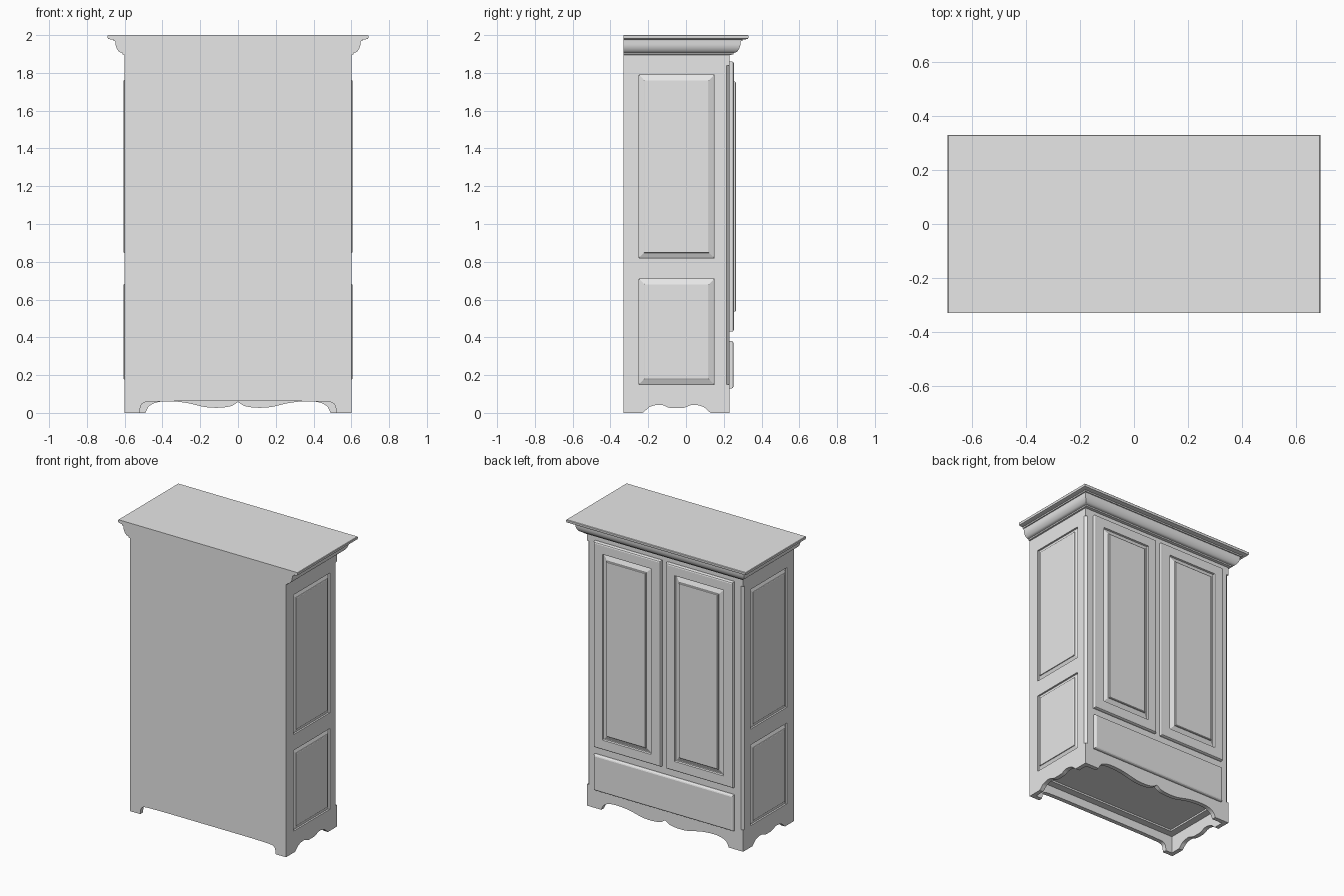
import bpy, bmesh
from mathutils import Vector, Matrix

if "Cube" in bpy.data.objects:
    bpy.data.objects.remove(bpy.data.objects["Cube"])

W, BACK, FRONT, TOP = 0.6, -0.33, 0.23, 1.9
Z = Vector((0, 0, 1))

paint = bpy.data.materials.new("light_grey")
paint.use_nodes = True
paint.diffuse_color = (0.8, 0.8, 0.8, 1)
paint.node_tree.nodes["Principled BSDF"].inputs["Base Color"].default_value = (0.8, 0.8, 0.8, 1)


def finish(name, bm, matrix=Matrix()):
    bmesh.ops.recalc_face_normals(bm, faces=bm.faces)
    mesh = bpy.data.meshes.new(name)
    bm.to_mesh(mesh)
    bm.free()
    mesh.transform(matrix)
    mesh.materials.append(paint)
    obj = bpy.data.objects.new(name, mesh)
    bpy.context.collection.objects.link(obj)
    return obj


def box(name, x, y, z, matrix=Matrix()):
    bm = bmesh.new()
    bmesh.ops.create_cube(bm, size=1)
    for v in bm.verts:
        v.co = [r[0] + (c + 0.5) * (r[1] - r[0]) for c, r in zip(v.co, (x, y, z))]
    return finish(name, bm, matrix)


def loft(name, rings, matrix=Matrix()):
    """Skin a stack of four-cornered rings and cap both ends."""
    bm = bmesh.new()
    loops = [[bm.verts.new(p) for p in ring] for ring in rings]
    for a, b in zip(loops, loops[1:]):
        for i in range(4):
            j = (i + 1) % 4
            bm.faces.new((a[i], a[j], b[j], b[i]))
    bm.faces.new(loops[0])
    bm.faces.new(loops[-1])
    return finish(name, bm, matrix)


def panel(name, origin, normal, w, h, steps):
    """Rectangular panel, each step being (inset, height) towards the field."""
    n = Vector(normal)
    u = Z.cross(n)
    m = Matrix((u, Z, n)).transposed().to_4x4()
    m.translation = Vector(origin)
    rings = []
    for inset, height in steps:
        a, b = w / 2 - inset, h / 2 - inset
        rings.append([(-a, -b, height), (a, -b, height), (a, b, height), (-a, b, height)])
    return loft(name, rings, m)


def rounded(points, rounds=3):
    """Corner-cutting smoothing that keeps both ends."""
    for _ in range(rounds):
        new = [points[0]]
        for a, b in zip(points, points[1:]):
            for t in (0.25, 0.75):
                new.append((a[0] + (b[0] - a[0]) * t, a[1] + (b[1] - a[1]) * t))
        points = new + [points[-1]]
    return points


def arch(name, half, centre, along, lo, hi):
    """Cutter below a symmetric curve, extruded along x or y."""
    half = rounded(half)
    curve = half + [(-s, z) for s, z in reversed(half[:-1])]
    curve = [(half[0][0], -0.1)] + curve + [(-half[0][0], -0.1)]
    bm = bmesh.new()
    ends = []
    for d in (lo, hi):
        ends.append([bm.verts.new((centre + s, d, z) if along == "y" else (d, centre + s, z))
                     for s, z in curve])
    bm.faces.new(ends[0])
    bm.faces.new(ends[1])
    for i in range(len(curve)):
        j = (i + 1) % len(curve)
        bm.faces.new((ends[0][i], ends[0][j], ends[1][j], ends[1][i]))
    return finish(name, bm)


# Carcass block and everything cut out of it
carcass = box("carcass", (-W, W), (BACK, FRONT), (0, TOP))
cutters = [
    box("base_cavity", (-0.57, 0.57), (-0.3, 0.2), (-0.1, 0.12)),
    box("floor_recess", (-0.52, 0.52), (-0.25, 0.15), (-0.1, 0.132)),
    arch("front_apron_cut", [(0.49, 0), (0.475, 0.035), (0.44, 0.055), (0.38, 0.064),
                             (0.27, 0.055), (0.16, 0.025), (0.04, 0.03), (0, 0.058)],
         0, "y", 0.1, 0.4),
    arch("back_cut", [(0.52, 0), (0.515, 0.05), (0.47, 0.062), (0, 0.062)], 0, "y", -0.5, -0.2),
    arch("side_apron_cut", [(0.18, 0), (0.165, 0.012), (0.14, 0.036), (0.08, 0.046),
                            (0.04, 0.025), (0, 0.025)], -0.05, "x", -0.8, 0.8),
]

SIDE_Y = (-0.25, 0.15)
SIDE_Z = {"lower": (0.15, 0.71), "upper": (0.82, 1.79)}
DEPTH = 0.012
for side in (-1, 1):
    for z in SIDE_Z.values():
        cutters.append(box("side_recess", sorted((side * (W - DEPTH), side * (W + 0.1))), SIDE_Y, z))
    # stopped chamfer on the front corner
    turn = Matrix.Translation((side * W, FRONT, 0)) @ Matrix.Rotation(0.7854, 4, "Z")
    cutters.append(box("corner_chamfer", (-0.011, 0.011), (-0.011, 0.011), (0.15, 1.84), turn))

for c in cutters:
    c.hide_render = True
    mod = carcass.modifiers.new(c.name, "BOOLEAN")
    mod.operation, mod.solver, mod.object = "DIFFERENCE", "EXACT", c
bpy.context.view_layer.update()
cut_mesh = bpy.data.meshes.new_from_object(carcass.evaluated_get(bpy.context.evaluated_depsgraph_get()))
carcass.modifiers.clear()
carcass.data = cut_mesh
for c in cutters:
    bpy.data.objects.remove(c)

# Raised panels in the sides
SIDE_STEPS = [(0.001, 0), (0.004, 0.002), (0.027, 0.012), (0.028, 0.016), (0.031, 0.018)]
for side, label in ((1, "left"), (-1, "right")):
    for level, (lo, hi) in SIDE_Z.items():
        panel(f"{label}_{level}_side_panel",
              (side * (W - DEPTH), sum(SIDE_Y) / 2, (lo + hi) / 2), (side, 0, 0),
              SIDE_Y[1] - SIDE_Y[0], hi - lo, SIDE_STEPS)

# Doors with a framed raised field
DOOR_STEPS = [(0, 0), (0, 0.014), (0.004, 0.021), (0.011, 0.024), (0.07, 0.024), (0.073, 0.012),
              (0.078, 0.012), (0.106, 0.024), (0.107, 0.031), (0.111, 0.034)]
for side, label in ((1, "left"), (-1, "right")):
    panel(f"{label}_door", (side * 0.278, FRONT, 1.145), (0, 1, 0), 0.515, 1.43, DOOR_STEPS)

# Drawer front
panel("drawer_front", (0, FRONT, 0.255), (0, 1, 0), 1.07, 0.25,
      [(0, 0), (0, 0.013), (0.004, 0.019), (0.011, 0.022)])

# Crown moulding, flat against the wall side
cove = rounded([(0.012, 1.905), (0.03, 1.91), (0.046, 1.935), (0.05, 1.968)])
profile = [(0, 1.895), (0.01, 1.897)] + cove + [
    (0.058, 1.968), (0.06, 1.976), (0.078, 1.978), (0.088, 1.981), (0.09, 1.987), (0.09, 1.997), (0.087, 2.0)]
crown = loft("crown_moulding", [
    [(-W - o, BACK, z), (W + o, BACK, z), (W + o, FRONT + o + 0.01, z), (-W - o, FRONT + o + 0.01, z)]
    if o > 0.001 else [(-W, BACK, z), (W, BACK, z), (W, FRONT, z), (-W, FRONT, z)]
    for o, z in profile])

bpy.ops.object.select_all(action="DESELECT")
crown.select_set(True)
bpy.context.view_layer.objects.active = crown
bpy.ops.object.shade_smooth_by_angle(angle=0.5)
